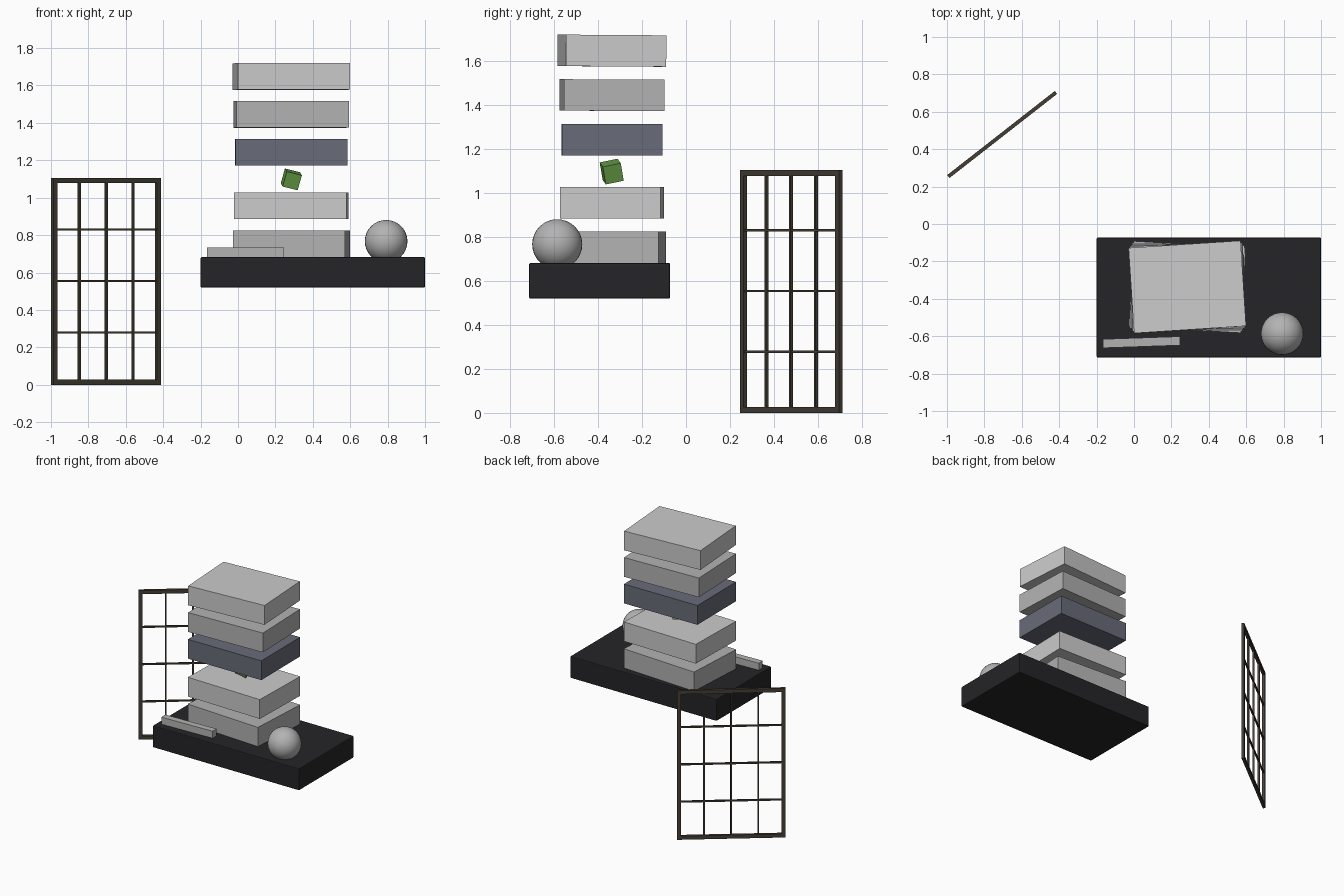
import bpy
from math import radians
from mathutils import Matrix, Euler, Vector

if "Cube" in bpy.data.objects:
    bpy.data.objects.remove(bpy.data.objects["Cube"])


def material(name, rgb):
    m = bpy.data.materials.new(name)
    m.diffuse_color = (*rgb, 1)
    m.use_nodes = True
    m.node_tree.nodes["Principled BSDF"].inputs["Base Color"].default_value = m.diffuse_color
    return m


BLACK = material("black", (0.018, 0.018, 0.021))
WOOD = material("dark_wood", (0.06, 0.048, 0.035))
SLATE = material("slate", (0.14, 0.15, 0.19))
PALE = material("pale", (0.66, 0.67, 0.69))
STONE = material("stone", (0.45, 0.45, 0.45))
GREEN = material("green", (0.13, 0.33, 0.06))


def box(name, loc, size, mat, rot=(0, 0, 0), bevel=0):
    bpy.ops.mesh.primitive_cube_add(size=1, location=loc,
                                    rotation=[radians(a) for a in rot])
    ob = bpy.context.object
    ob.name = name
    ob.scale = size
    bpy.ops.object.transform_apply(location=False, rotation=False, scale=True)
    ob.data.materials.append(mat)
    if bevel:
        b = ob.modifiers.new("bevel", 'BEVEL')
        b.width = bevel
        b.segments = 2
    return ob


# Desk slab
box("desk_slab", (0.4, -0.393, 0.601), (1.2, 0.641, 0.162), BLACK, bevel=0.006)

# Floating stack of slabs, each twisted a little further
stack = [(0.753, -3.3, 0, STONE), (0.957, -1.4, 0, PALE), (1.243, 0.3, 0, SLATE),
         (1.446, 2.0, -0.2, STONE), (1.648, 3.7, -0.4, PALE)]
for i, (z, twist, tilt, mat) in enumerate(stack):
    box(f"stack_slab_{i + 1}", (0.285, -0.337, z), (0.6, 0.457, 0.143), mat,
        (tilt, 0, twist))

# Small tumbling cube in the gap
box("floating_cube", (0.285, -0.338, 1.098), (0.084,) * 3, GREEN, (12, 14, 10))

# Ball and bar resting on the desk
bpy.ops.mesh.primitive_uv_sphere_add(segments=32, ring_count=16, radius=0.114,
                                     location=(0.792, -0.586, 0.767))
ball = bpy.context.object
ball.name = "ball"
ball.data.materials.append(STONE)
bpy.ops.object.shade_smooth()
box("desk_bar", (0.04, -0.632, 0.706), (0.412, 0.047, 0.056), STONE, (0, 0, 2))

# Lattice screen, laid out in its own plane and turned about z
YAW, L, H, W, T = 38, 0.73, 1.105, 0.027, 0.02
TURN = Matrix.Rotation(radians(YAW), 4, 'Z')


def screen_bar(name, u, z, size):
    loc = Vector((-0.705, 0.4785, z)) + TURN @ Vector((u, 0, 0))
    box(name, loc, size, WOOD, (0, 0, YAW))


for side, s in (("left", -1), ("right", 1)):
    screen_bar(f"screen_stile_{side}", s * (L - W) / 2, H / 2, (W, T, H))
for end, z in (("bottom", W / 2), ("top", H - W / 2)):
    screen_bar(f"screen_rail_{end}", 0, z, (L - 2 * W, T, W))
for i in (1, 2, 3):
    screen_bar(f"screen_upright_{i}", (i - 2) * L / 4, H / 2, (0.011, 0.014, H - 2 * W))
    screen_bar(f"screen_crossbar_{i}", 0, i * H / 4 + 0.002, (L - 2 * W, 0.012, 0.011))
